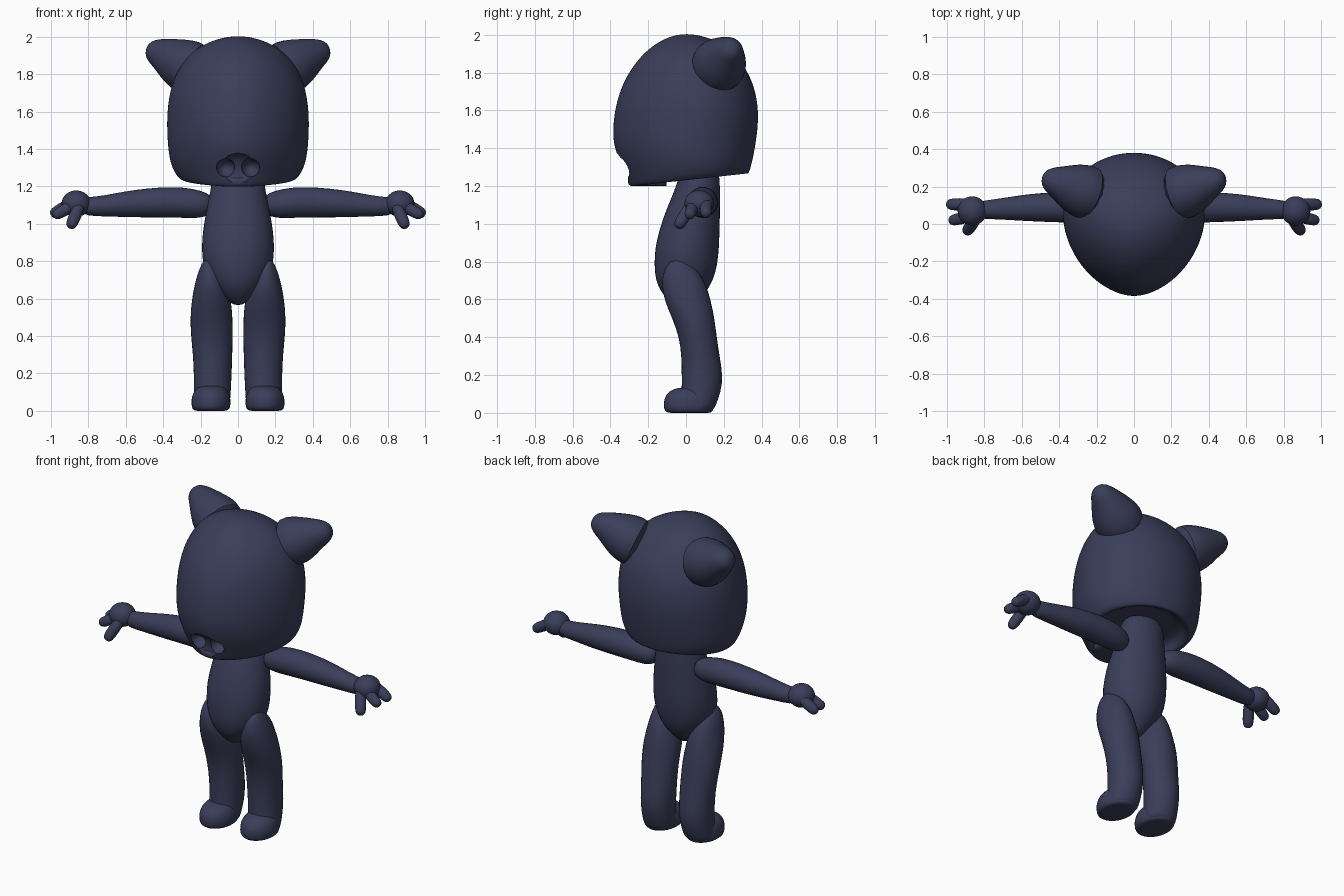
import bpy, bmesh
from math import sin, cos, pi, radians, sqrt
from mathutils import Vector, Matrix

old = bpy.data.objects.get("Cube")
if old:
    bpy.data.objects.remove(old, do_unlink=True)

COLOR = (0.042, 0.048, 0.10, 1)
mat = bpy.data.materials.new("dark slate blue")
mat.use_nodes = True
mat.diffuse_color = COLOR
bsdf = next(n for n in mat.node_tree.nodes if n.type == 'BSDF_PRINCIPLED')
bsdf.inputs["Base Color"].default_value = COLOR
bsdf.inputs["Roughness"].default_value = 0.7


def to_object(name, bm):
    bmesh.ops.recalc_face_normals(bm, faces=bm.faces)
    me = bpy.data.meshes.new(name)
    bm.to_mesh(me)
    bm.free()
    me.materials.append(mat)
    ob = bpy.data.objects.new(name, me)
    bpy.context.collection.objects.link(ob)
    return ob


def activate(ob):
    for o in bpy.context.selected_objects:
        o.select_set(False)
    ob.select_set(True)
    bpy.context.view_layer.objects.active = ob


def finish(ob, subdiv=1, mirror=False, cutters=()):
    """Add and apply the modifiers, then shade smooth."""
    activate(ob)
    if subdiv:
        ob.modifiers.new("Subdivision", 'SUBSURF').levels = subdiv
    if mirror:
        m = ob.modifiers.new("Mirror", 'MIRROR')
        m.use_mirror_merge = False
    for c in cutters:
        b = ob.modifiers.new("Cut", 'BOOLEAN')
        b.operation, b.solver, b.object = 'DIFFERENCE', 'EXACT', c
    for m in list(ob.modifiers):
        bpy.ops.object.modifier_apply(modifier=m.name)
    for c in cutters:
        bpy.data.objects.remove(c, do_unlink=True)
    bpy.ops.object.shade_smooth_by_angle(angle=radians(38))
    return ob


def loft(name, rings):
    """Skin a list of equal-length point rings and cap both ends."""
    bm = bmesh.new()
    loops = [[bm.verts.new(p) for p in ring] for ring in rings]
    n = len(loops[0])
    for a, b in zip(loops, loops[1:]):
        for i in range(n):
            j = (i + 1) % n
            bm.faces.new((a[i], a[j], b[j], b[i]))
    bm.faces.new(loops[0])
    bm.faces.new(loops[-1])
    return to_object(name, bm)


def flat_ring(z, x0, x1, y0, y1, n=16):
    """Level ellipse filling the given bounds."""
    cx, cy = (x0 + x1) / 2, (y0 + y1) / 2
    return [(cx + (x1 - x0) / 2 * cos(2 * pi * i / n),
             cy + (y1 - y0) / 2 * sin(2 * pi * i / n), z) for i in range(n)]


def tube(name, path, n=14):
    """Round tube through (point, radius) pairs."""
    pts = [Vector(p) for p, r in path]
    rings = []
    for k, (p, r) in enumerate(path):
        t = (pts[min(k + 1, len(pts) - 1)] - pts[max(k - 1, 0)]).normalized()
        u = t.cross(Vector((0, 1, 0))).normalized()
        v = t.cross(u)
        rings.append([pts[k] + r * (u * cos(2 * pi * i / n) + v * sin(2 * pi * i / n))
                      for i in range(n)])
    return loft(name, rings)


def capsule(name, a, b, r):
    a, b = Vector(a), Vector(b)
    d = (b - a).normalized() * r
    return tube(name, [(a - d, r * .3), (a - d * .7, r * .75), (a, r * 1.05),
                       (b, r * 1.05), (b + d * .7, r * .8), (b + d, r * .35)], 12)


def ellipsoid(name, center, radii, rot=Matrix()):
    bm = bmesh.new()
    bmesh.ops.create_uvsphere(bm, u_segments=28, v_segments=16, radius=1)
    bm.transform(Matrix.Translation(center) @ rot.to_4x4() @ Matrix.Diagonal((*radii, 1)))
    return to_object(name, bm)


# Head: egg-shaped plan, narrower toward the face, tilted bottom rim
def head_ring(z, w, front, back, tilt=0, n=28):
    cy = front + (back - front) * .56
    ring = []
    for i in range(n):
        c, s = cos(2 * pi * i / n), sin(2 * pi * i / n)
        if s < 0:
            x = w * abs(c) ** (2 / 1.8) * (1 if c > 0 else -1)
            y = cy - (cy - front) * abs(s) ** (2 / 1.8)
        else:
            x, y = w * c, cy + (back - cy) * s
        ring.append((x, y, z + tilt * (y + .3)))
    return ring


head = loft("head", [head_ring(*r) for r in (
    (1.26, .10, -.10, .14, .11), (1.26, .25, -.23, .26, .11), (1.21, .27, -.25, .29, .11),
    (1.195, .29, -.285, .325, .11), (1.20, .315, -.305, .335, .11),
    (1.25, .345, -.318, .345, .08), (1.33, .368, -.355, .357, .03), (1.42, .378, -.388, .37),
    (1.52, .383, -.39, .384), (1.62, .38, -.376, .384), (1.72, .364, -.347, .365),
    (1.81, .332, -.30, .326), (1.89, .276, -.238, .265), (1.95, .205, -.168, .195),
    (1.99, .11, -.09, .105), (2.003, .03, -.025, .03))])

# Eye sockets, mouth recess and nostrils are cut from the head
cutters = []
for s in (-1, 1):
    normal = Vector((.65 * s, -.75, .10)).normalized()
    side = Vector((0, 0, 1)).cross(normal).normalized()
    rot = Matrix((side, normal.cross(side), normal)).transposed()
    cutters.append(ellipsoid("socket_cutter", Vector((.205 * s, -.238, 1.59)) + normal * .036,
                             (.18, .2, .045), rot))
cutters.append(ellipsoid("mouth_cutter", (0, -.385, 1.265), (.135, .09, .115)))
for s in (-1, 1):
    cutters.append(ellipsoid("nostril_cutter", (.066 * s, -.32, 1.30), (.05, .08, .05)))
finish(head, 2, cutters=cutters)

# Lower lip ledge
finish(loft("lower_lip", [flat_ring(z, -w, w, -.31 + f, -.1) for z, w, f in (
    (1.2, .06, .05), (1.2, .12, .008), (1.215, .13, 0), (1.238, .13, 0), (1.25, .12, .01),
    (1.252, .06, .05))]))

# Ears
finish(tube("ears", [((.20, .15, 1.81), .15), ((.27, .175, 1.84), .152),
                     ((.33, .195, 1.868), .135), ((.39, .217, 1.90), .10),
                     ((.44, .234, 1.92), .075), ((.475, .242, 1.928), .052),
                     ((.49, .245, 1.932), .02)]), 1, True)

# Torso
finish(loft("torso", [flat_ring(z, -w, w, a, b, 20) for z, w, a, b in (
    (.565, .02, -.05, .02), (.585, .055, -.085, .06), (.64, .115, -.135, .11),
    (.70, .16, -.163, .145), (.78, .19, -.17, .168), (.87, .198, -.167, .177),
    (.97, .19, -.143, .18), (1.08, .17, -.105, .182), (1.18, .148, -.06, .182),
    (1.28, .135, -.03, .178), (1.3, .1, 0, .15))]))

# Legs
finish(loft("legs", [flat_ring(*r) for r in (
    (.81, .145, .18, -.07, -.02), (.785, .12, .195, -.10, .025), (.74, .09, .216, -.125, .075),
    (.67, .055, .235, -.132, .112), (.59, .035, .25, -.115, .135), (.50, .026, .258, -.075, .153),
    (.40, .026, .254, -.038, .165), (.30, .028, .243, -.026, .18), (.19, .032, .238, -.025, .199),
    (.11, .036, .238, -.025, .186), (.04, .04, .24, -.03, .16), (.01, .05, .235, -.03, .145),
    (.005, .08, .2, 0, .11))]), 1, True)

# Feet
finish(loft("feet", [flat_ring(*r) for r in (
    (0, .09, .2, -.06, .1), (0, .05, .24, -.108, .14), (.02, .038, .251, -.12, .15),
    (.06, .036, .252, -.122, .15), (.10, .046, .243, -.108, .14), (.128, .07, .215, -.07, .12),
    (.135, .1, .18, -.02, .08))]), 1, True)

# Arms
finish(tube("arms", [((.135, .085, 1.10), .025), ((.15, .085, 1.10), .055),
                     ((.20, .087, 1.103), .077), ((.30, .088, 1.115), .085),
                     ((.42, .09, 1.115), .083), ((.55, .088, 1.108), .076),
                     ((.66, .083, 1.10), .064), ((.76, .078, 1.092), .053),
                     ((.84, .074, 1.095), .05)]), 1, True)

# Hands with fingers and thumb
finish(ellipsoid("palms", (.865, .07, 1.108), (.078, .078, .07)), 0, True)
finish(capsule("outer_fingers", (.89, .105, 1.11), (.972, .105, 1.062), .033), 1, True)
finish(capsule("inner_fingers", (.88, .04, 1.10), (.96, .022, 1.055), .032), 1, True)
finish(capsule("thumbs", (.855, .015, 1.08), (.887, -.03, 1.005), .033), 1, True)
